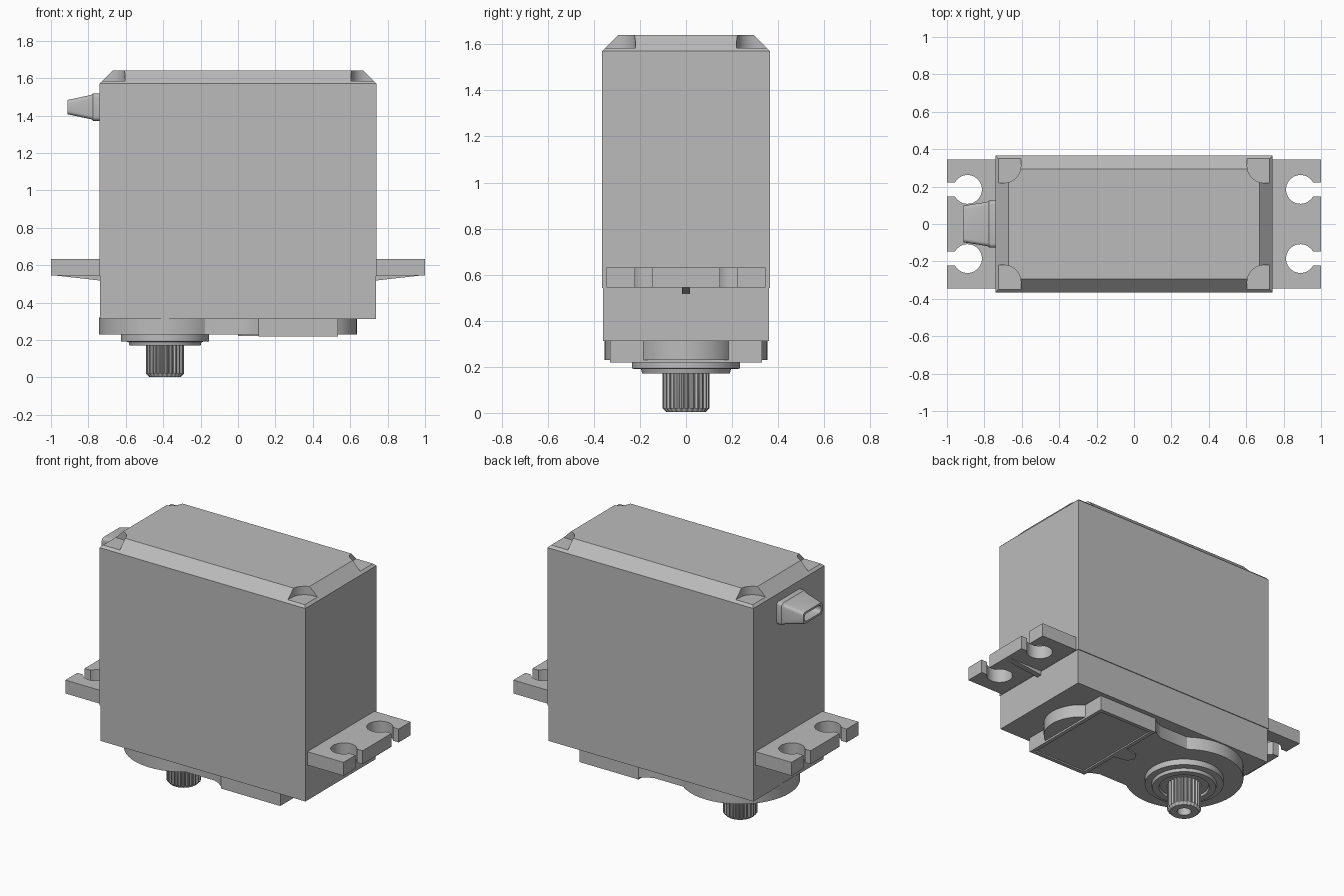
import bpy, bmesh
from math import sin, cos, radians, pi

if "Cube" in bpy.data.objects:
    bpy.data.objects.remove(bpy.data.objects["Cube"])

GREY = (0.5, 0.5, 0.5, 1)
plastic = bpy.data.materials.new("grey plastic")
plastic.use_nodes = True
plastic.diffuse_color = GREY
plastic.node_tree.nodes["Principled BSDF"].inputs["Base Color"].default_value = GREY


def finish(bm, name, smooth=True):
    bmesh.ops.recalc_face_normals(bm, faces=bm.faces)
    mesh = bpy.data.meshes.new(name)
    bm.to_mesh(mesh)
    bm.free()
    mesh.materials.append(plastic)
    ob = bpy.data.objects.new(name, mesh)
    bpy.context.collection.objects.link(ob)
    if smooth:
        bpy.ops.object.select_all(action="DESELECT")
        ob.select_set(True)
        bpy.context.view_layer.objects.active = ob
        bpy.ops.object.shade_smooth_by_angle(angle=radians(30))
    return ob


def loft(name, rings, closed=False, smooth=True):
    """Join equal-length rings of points; cap the ends or close the loop."""
    bm = bmesh.new()
    rows = [[bm.verts.new(p) for p in ring] for ring in rings]
    n = len(rows[0])
    pairs = list(zip(rows, rows[1:])) + ([(rows[-1], rows[0])] if closed else [])
    for a, b in pairs:
        for i in range(n):
            j = (i + 1) % n
            bm.faces.new((a[i], a[j], b[j], b[i]))
    if not closed:
        bm.faces.new(rows[0])
        bm.faces.new(rows[-1])
    return finish(bm, name, smooth)


def prism(name, outline, z0, z1):
    return loft(name, [[(x, y, z) for x, y in outline] for z in (z0, z1)])


def arc(cx, cy, r, a0, a1, n=24):
    angles = [radians(a0 + (a1 - a0) * i / n) for i in range(n + 1)]
    return [(cx + r * cos(a), cy + r * sin(a)) for a in angles]


def rect(x, y):
    return [(-x, -y), (x, -y), (x, y), (-x, y)]


def lathe(name, profile, cx, n=64):
    return loft(name, [[(cx + r * cos(2 * pi * i / n), r * sin(2 * pi * i / n), z)
                        for i in range(n)] for r, z in profile])


def mirror(ob, y=False):
    mod = ob.modifiers.new("mirror", "MIRROR")
    mod.use_axis = (True, y, False)


# Main case: lower shell, slightly wider upper shell and sloped lid
case = loft("case", [[(x, y, z) for x, y in rect(hx, hy)] for hx, hy, z in [
    (0.737, 0.36, 0.313), (0.737, 0.36, 0.543), (0.74, 0.365, 0.543),
    (0.74, 0.365, 1.57), (0.67, 0.295, 1.64)]], smooth=False)

# Screw pockets in the four lid corners
pocket = prism("pocket_cutter", [(0.9, 0.5), (0.605, 0.5)]
               + arc(0.695, 0.31, 0.09, 180, 270, 10) + [(0.9, 0.22)], 1.585, 1.8)
mirror(pocket, y=True)
pocket.hide_render = True
pocket.display_type = "WIRE"
cut = case.modifiers.new("pockets", "BOOLEAN")
cut.operation = "DIFFERENCE"
cut.solver = "EXACT"
cut.object = pocket

# Mounting ears with open screw holes
ear = [(0.72, -0.345), (1, -0.345)]
for cy in (-0.185, 0.185):
    ear += [(1, cy - 0.037)] + arc(0.89, cy, 0.077, -29, -331, 32) + [(1, cy + 0.037)]
ear += [(1, 0.345), (0.72, 0.345)]
mirror(prism("mounting_ears", ear, 0.545, 0.632))

# Tapered rib below each ear
rib = [(0.73, 0.55), (0.73, 0.517), (0.98, 0.545), (0.98, 0.55)]
mirror(loft("ear_ribs", [[(x, y, z) for x, z in rib] for y in (-0.018, 0.018)]))

# Gear cover: round around the shaft, squared at the other end with a curved boss
AXIS = -0.39
cover = arc(AXIS, 0, 0.353, 53, 307, 48)
cover += [(0.03, -0.282), (0.07, -0.3), (0.11, -0.33), (0.535, -0.33)]
cover += arc(0.414, 0, 0.221, -57, 57)
cover += [(0.535, 0.33), (0.11, 0.33), (0.07, 0.3), (0.03, 0.282)]
prism("gear_cover", cover, 0.23, 0.32)

# Label frame under the cover, with a recessed panel
frame = [(cx, cy) for cx, cy in ((0.11, -0.33), (0.535, -0.33), (0.535, 0.33), (0.11, 0.33))]


def inset(d):
    return [(x + (d if x < 0.3 else -d), y - (d if y > 0 else -d)) for x, y in frame]


loft("label_frame", [[(x, y, z) for x, y in pts] for pts, z in [
    (frame, 0.235), (frame, 0.218), (inset(0.025), 0.218), (inset(0.025), 0.227)]],
    smooth=False)
prism("frame_tab", [(0.11, -0.06)] + [(0.11, 0.06)] + arc(0.05, 0, 0.05, 90, 270), 0.222, 0.235)

# Stepped bearing collar
lathe("collar", [(0.235, 0.24), (0.235, 0.192), (0.195, 0.19), (0.19, 0.17),
                 (0.15, 0.17), (0.145, 0.185), (0.08, 0.185)], AXIS)

# Splined output shaft: alternate radii make the teeth
TEETH = 25


def tooth_ring(tip, root, z):
    count = TEETH * 4
    return [(AXIS + (tip if i % 4 < 2 else root) * cos(2 * pi * i / count),
             (tip if i % 4 < 2 else root) * sin(2 * pi * i / count), z) for i in range(count)]


loft("output_shaft", [tooth_ring(t, r, z) for t, r, z in [
    (0.102, 0.094, 0.2), (0.102, 0.094, 0.02), (0.085, 0.085, 0.003),
    (0.042, 0.042, 0.003), (0.042, 0.042, 0.1)]])

# Cable sleeve: rounded block tapering to an open end


def sleeve_ring(x, hy, hz, r=0.02):
    pts = []
    for sy, sz, a in ((1, 1, 0), (-1, 1, 90), (-1, -1, 180), (1, -1, 270)):
        pts += arc(sy * (hy - r), sz * (hz - r), r, a, a + 90, 4)
    return [(x, y, 1.445 + z) for y, z in pts]


loft("cable_sleeve", [
    sleeve_ring(-0.73, 0.125, 0.073), sleeve_ring(-0.775, 0.125, 0.073),
    sleeve_ring(-0.785, 0.118, 0.065), sleeve_ring(-0.912, 0.098, 0.038),
    sleeve_ring(-0.912, 0.084, 0.025), sleeve_ring(-0.8, 0.084, 0.025)])
